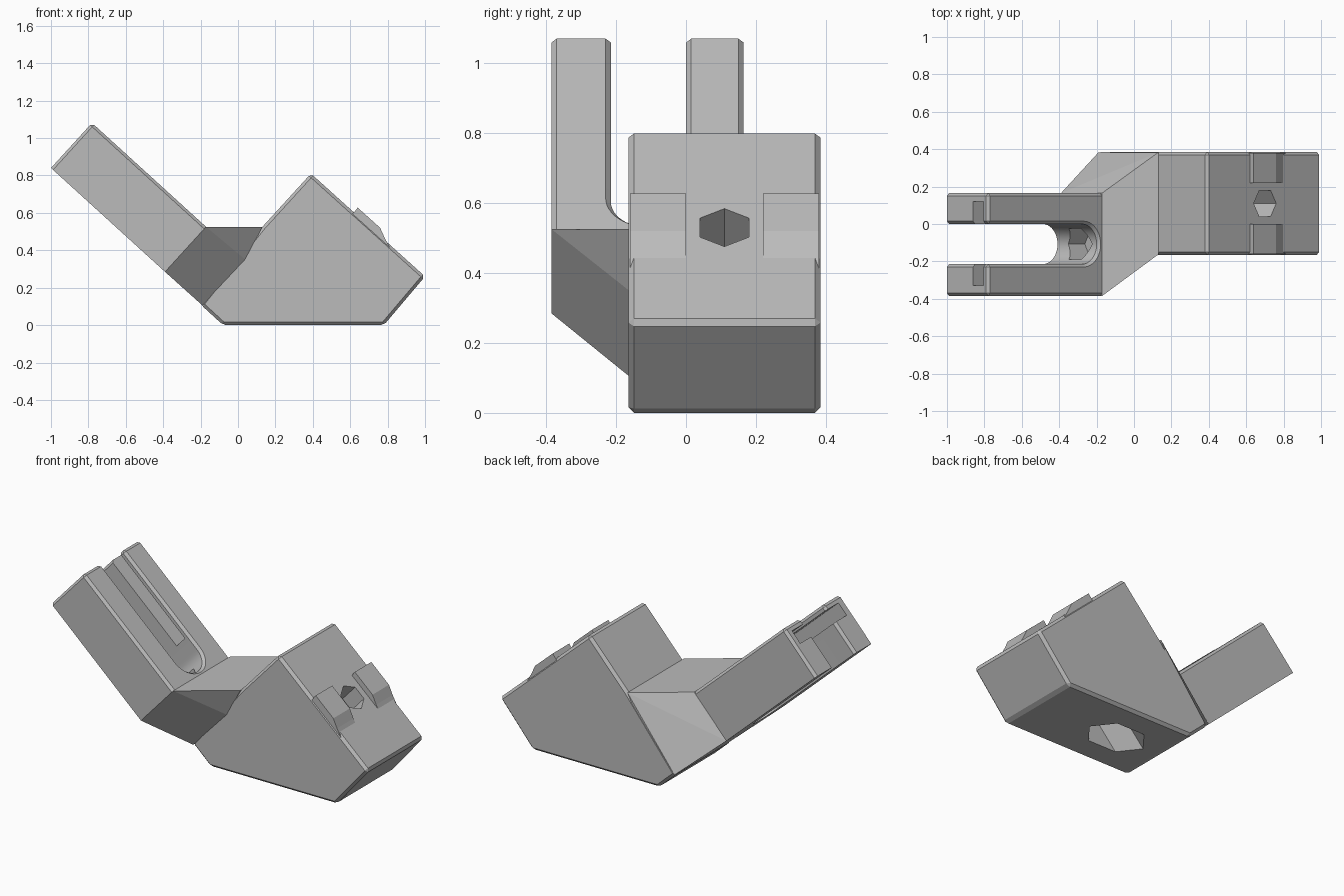
import bpy, bmesh, math
from mathutils import Vector

cube = bpy.data.objects.get("Cube")
if cube:
    bpy.data.objects.remove(cube, do_unlink=True)

grey = bpy.data.materials.new("plain_grey")
grey.use_nodes = True
COLOUR = (0.5, 0.5, 0.5, 1)
grey.diffuse_color = COLOUR
grey.node_tree.nodes["Principled BSDF"].inputs["Base Color"].default_value = COLOUR

# Tilted frame shared by the arm and the sloped body faces
ORIGIN = Vector((-1, 0, 0.84))
U = Vector((0.739, 0, -0.673))
W = Vector((0.673, 0, 0.739))
Y = Vector((0, 1, 0))
THICK = 0.326
ARM_LEN = 0.825


def tilted(u, y, w):
    return ORIGIN + U * u + Y * y + W * w


def finish(name, bm):
    bmesh.ops.recalc_face_normals(bm, faces=bm.faces[:])
    mesh = bpy.data.meshes.new(name)
    bm.to_mesh(mesh)
    bm.free()
    mesh.materials.append(grey)
    obj = bpy.data.objects.new(name, mesh)
    bpy.context.collection.objects.link(obj)
    return obj


def prism(name, outline, offset, chamfer=0, keep=lambda e: True):
    """Extrude a closed outline and chamfer its sharp edges."""
    bm = bmesh.new()
    face = bm.faces.new([bm.verts.new(p) for p in outline])
    new = bmesh.ops.extrude_face_region(bm, geom=[face], use_keep_orig=True)
    moved = [v for v in new["geom"] if isinstance(v, bmesh.types.BMVert)]
    bmesh.ops.translate(bm, verts=moved, vec=offset)
    bmesh.ops.recalc_face_normals(bm, faces=bm.faces[:])
    if chamfer:
        edges = [e for e in bm.edges
                 if e.calc_face_angle(0) > math.radians(20) and keep(e)]
        bmesh.ops.bevel(bm, geom=edges, offset=chamfer, segments=1,
                        affect='EDGES', clamp_overlap=True)
    return finish(name, bm)


def hexagon(centre, radius, a, b):
    return [centre + a * radius * math.cos(i * math.pi / 3)
            + b * radius * math.sin(i * math.pi / 3) for i in range(6)]


def cut(target, cutters):
    for c in cutters:
        c.hide_render = True
        mod = target.modifiers.new("cut", 'BOOLEAN')
        mod.operation = 'DIFFERENCE'
        mod.solver = 'EXACT'
        mod.object = c
    bpy.context.view_layer.update()
    deps = bpy.context.evaluated_depsgraph_get()
    mesh = bpy.data.meshes.new_from_object(target.evaluated_get(deps))
    target.modifiers.clear()
    target.data = mesh


def side_profile(points, y):
    return [Vector((x, y, z)) for x, z in points]


# Body block with a hexagonal through hole and a larger nut pocket below
body = prism("body", side_profile(
    [(-0.2, 0.11), (-0.08, 0), (0.78, 0), (1, 0.26), (0.39, 0.81), (0.13, 0.525)],
    -0.165), Y * 0.55, 0.016)
hole_top = Vector((0.70, 0.11, 0.53))
bolt_hole = prism("bolt_hole_cutter", hexagon(hole_top + W * 0.1, 0.081, U, Y), W * -1.1)
nut_pocket = prism("nut_pocket_cutter", hexagon(hole_top - W * 0.38, 0.14, U, Y), W * -0.7)
cut(body, [bolt_hole, nut_pocket])

# Raised pads beside the hole
for name, y in (("front_pad", -0.16), ("back_pad", 0.22)):
    prism(name, side_profile(
        [(0.6, 0.58), (0.622, 0.605), (0.64, 0.628), (0.76, 0.52), (0.785, 0.465),
         (0.82, 0.40), (0.75, 0.42)], y), Y * 0.16)

# Forked arm with a round-ended slot
SLOT_Y, SLOT_R, SLOT_END = -0.1075, 0.1075, 0.8
arc = [(SLOT_END - SLOT_R + SLOT_R * math.cos(a), SLOT_Y + SLOT_R * math.sin(a))
       for a in (math.pi * (i / 24 - 0.5) for i in range(25))]
plan = [(0, -0.385), (0, -0.215)] + arc + [(0, 0), (0, 0.165),
                                         (ARM_LEN, 0.165), (ARM_LEN, -0.385)]


def arm_edge(edge):
    local = [v.co - ORIGIN for v in edge.verts]
    at_root = all(p.dot(U) > ARM_LEN - 0.001 for p in local)
    at_base = all(p.dot(W) < 0.001 for p in local)
    return not (at_root or at_base)


arm = prism("forked_arm", [tilted(u, y, 0) for u, y in plan], W * THICK, 0.015, arm_edge)

# Sheared block joining the arm root to the body
joint_points = [tilted(ARM_LEN, y, w) for y in (-0.385, 0.165) for w in (0, THICK)]
for y in (-0.163, 0.383):
    joint_points += side_profile([(0.13, 0.525), (0.04, 0.35), (-0.19, 0.105)], y)
bm = bmesh.new()
for p in joint_points:
    bm.verts.new(p)
bmesh.ops.convex_hull(bm, input=bm.verts[:])
bmesh.ops.dissolve_limit(bm, angle_limit=0.02, verts=bm.verts[:], edges=bm.edges[:])
joint = finish("joint", bm)

# Side grooves in the fork and a hexagonal pocket at the slot end
groove = prism("groove_cutter", [tilted(u, y, 0.207) for u, y in
               ((-0.1, -0.33), (0.6, -0.33), (0.6, 0.12), (-0.1, 0.12))], W * 0.083)
end_pocket = prism("end_pocket_cutter",
                   hexagon(tilted(0.72, SLOT_Y, 0.18), 0.095, W, Y), U * 0.2)
cut(arm, [groove, end_pocket])
cut(joint, [end_pocket])

# Smooth only the rounded slot end
arm.data.shade_smooth()
arm.data.set_sharp_from_angle(angle=math.radians(25))

for c in (bolt_hole, nut_pocket, groove, end_pocket):
    bpy.data.objects.remove(c, do_unlink=True)
